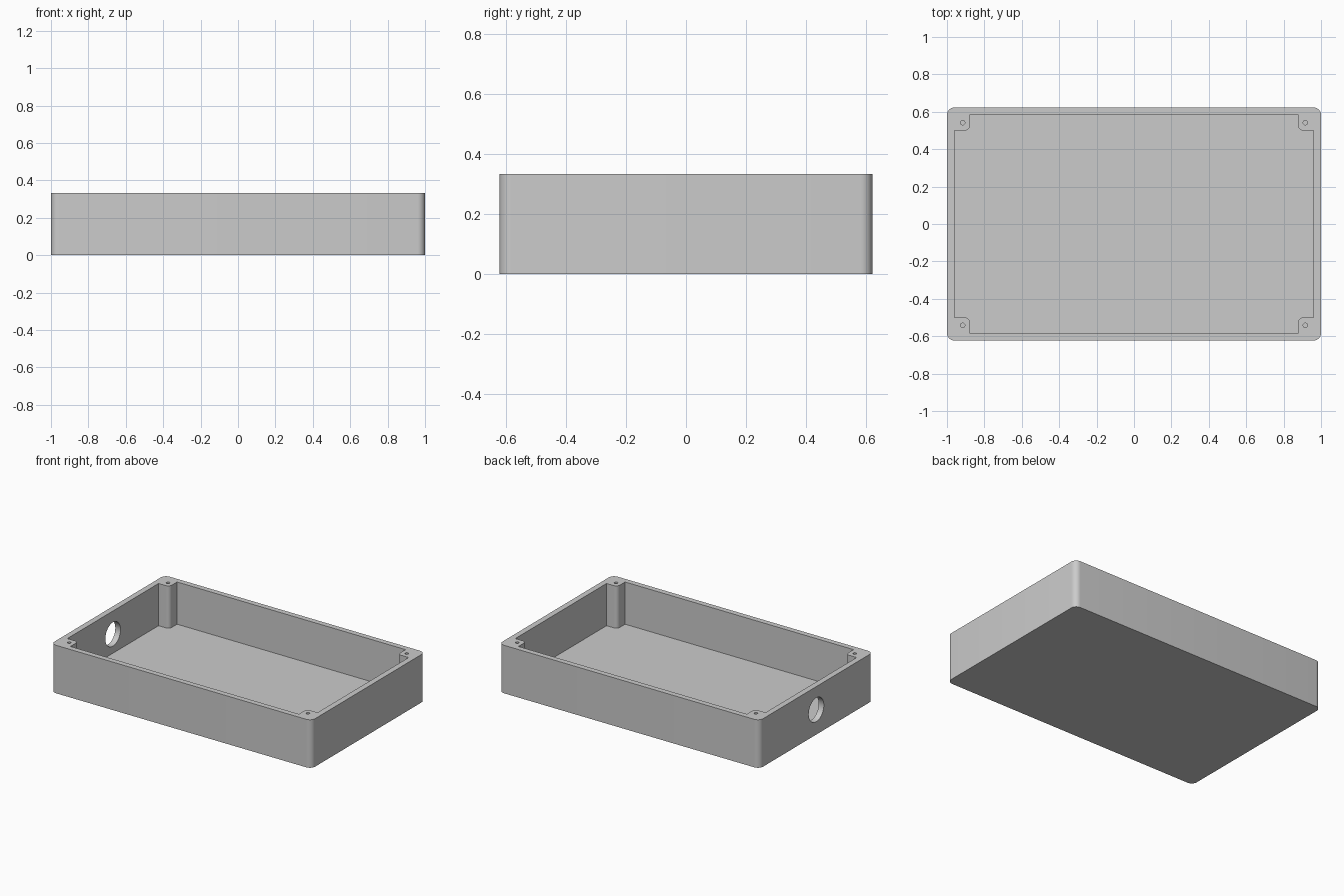
import bpy, bmesh, math
from mathutils import Matrix

if "Cube" in bpy.data.objects:
    bpy.data.objects.remove(bpy.data.objects["Cube"])

HX, HY, HZ = 1.0, 0.623, 0.333      # outer half width, half depth, full height
IX, IY, FLOOR = 0.96, 0.585, 0.04   # inner walls and floor height
PX, PY, PR = 0.877, 0.50, 0.027     # inner edges of the screw posts
R = 0.04                            # outer corner radius


def arc(cx, cy, r, a0, a1, n=8):
    return [(cx + r * math.cos(math.radians(a0 + (a1 - a0) * i / n)),
             cy + r * math.sin(math.radians(a0 + (a1 - a0) * i / n))) for i in range(n + 1)]


def four_way(q):
    """Mirror a first-quadrant outline into a closed counter-clockwise loop."""
    return (q + [(-x, y) for x, y in reversed(q)]
            + [(-x, -y) for x, y in q] + [(x, -y) for x, y in reversed(q)])


def prism(name, outline, z0, z1):
    bm = bmesh.new()
    face = bm.faces.new([bm.verts.new((x, y, z0)) for x, y in outline])
    ext = bmesh.ops.extrude_face_region(bm, geom=[face])
    top = [v for v in ext["geom"] if isinstance(v, bmesh.types.BMVert)]
    bmesh.ops.translate(bm, verts=top, vec=(0, 0, z1 - z0))
    bmesh.ops.recalc_face_normals(bm, faces=bm.faces)
    mesh = bpy.data.meshes.new(name)
    bm.to_mesh(mesh)
    bm.free()
    obj = bpy.data.objects.new(name, mesh)
    bpy.context.collection.objects.link(obj)
    return obj


grey = bpy.data.materials.new("light grey")
grey.diffuse_color = (0.6, 0.6, 0.6, 1)
grey.use_nodes = True
grey.node_tree.nodes["Principled BSDF"].inputs["Base Color"].default_value = grey.diffuse_color

# Outer body with rounded upright edges
box = prism("enclosure_box", four_way(arc(HX - R, HY - R, R, 0, 90)), 0, HZ)

# Cavity whose outline leaves a rounded post in each corner
post = [(IX, PY)] + arc(PX + PR, PY + PR, PR, 270, 180) + [(PX, IY)]
cutters = [prism("cavity_cutter", four_way(post), FLOOR, HZ + 0.1)]

# Screw holes down into the posts
for sx in (-1, 1):
    for sy in (-1, 1):
        ring = arc(sx * 0.916, sy * 0.542, 0.012, 0, 360, 20)[:-1]
        cutters.append(prism("screw_hole_cutter", ring, 0.06, HZ + 0.1))

# Round cable opening through the left wall
cable = prism("cable_hole_cutter", arc(0, 0, 0.083, 0, 360, 48)[:-1], -0.1, 0.1)
cable.data.transform(Matrix.Translation((-0.98, 0, 0.172)) @ Matrix.Rotation(math.pi / 2, 4, 'Y'))
cutters.append(cable)

box.data.materials.append(grey)
for c in cutters:
    c.data.materials.append(grey)
    c.hide_render = True

# Cut everything out of the body
bpy.context.view_layer.objects.active = box
box.select_set(True)
for c in cutters:
    mod = box.modifiers.new("cut", 'BOOLEAN')
    mod.operation, mod.solver, mod.object = 'DIFFERENCE', 'EXACT', c
    bpy.ops.object.modifier_apply(modifier=mod.name)
for c in cutters:
    bpy.data.objects.remove(c, do_unlink=True)

bpy.ops.object.shade_smooth_by_angle(angle=math.radians(30))
